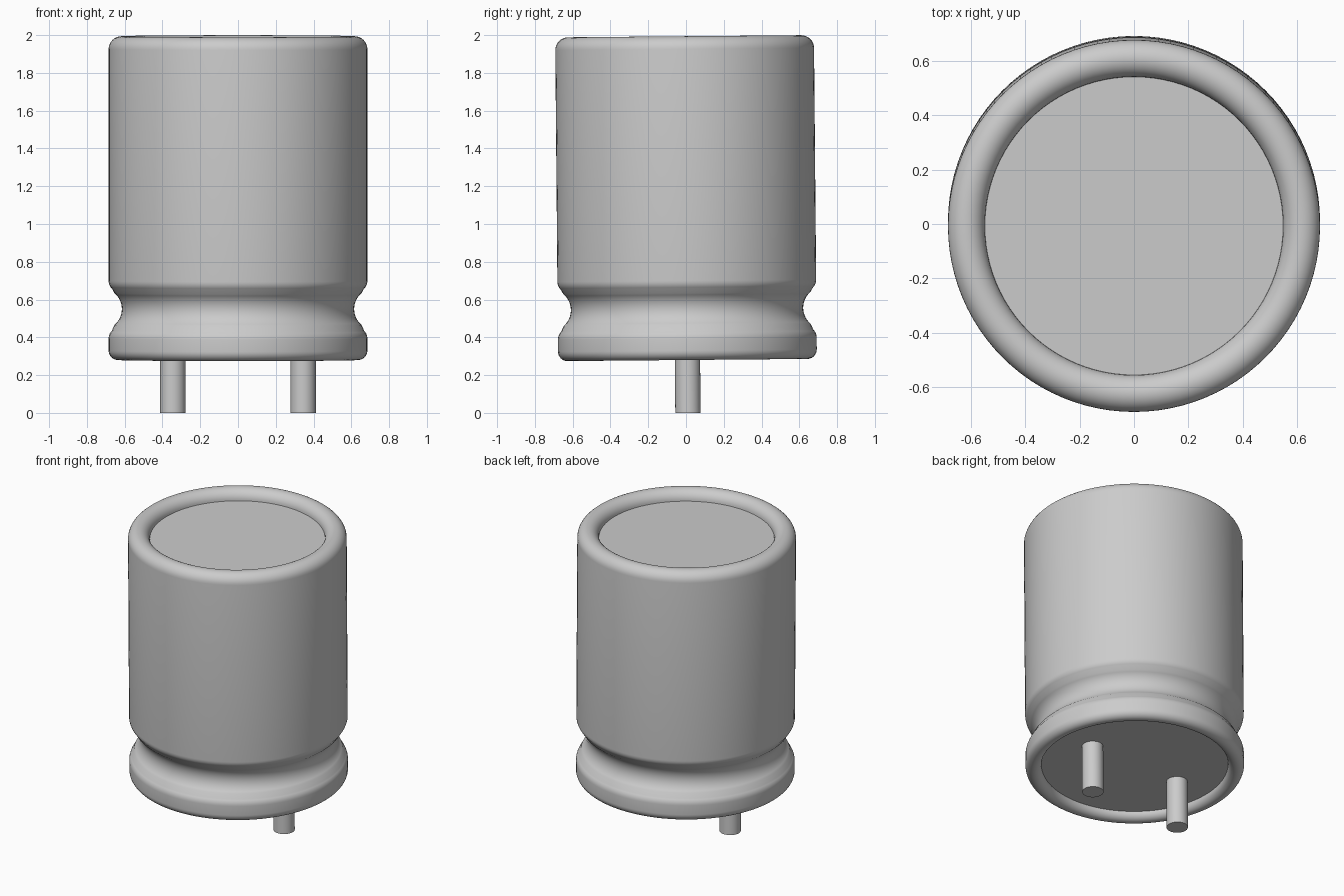
import bpy, bmesh, math
from mathutils import Matrix

if "Cube" in bpy.data.objects:
    bpy.data.objects.remove(bpy.data.objects["Cube"])

TILT = 0.009          # the whole part leans very slightly towards the front
PIVOT = 1.15
LEAN = (Matrix.Translation((0, 0, PIVOT)) @ Matrix.Rotation(TILT, 4, 'X')
        @ Matrix.Translation((0, 0, -PIVOT)))


def arc(r, z, rad, a0, a1, n):
    """Points of an arc in the (radius, height) plane."""
    out = []
    for i in range(n + 1):
        a = math.radians(a0 + (a1 - a0) * i / n)
        out.append((r + rad * math.cos(a), z + rad * math.sin(a)))
    return out


def lathe(name, profile, x=0.0, segs=96):
    """Spin a profile about a vertical axis; ends at radius 0 are closed."""
    bm = bmesh.new()
    vs = [bm.verts.new((r, 0, z)) for r, z in profile]
    es = [bm.edges.new(p) for p in zip(vs, vs[1:])]
    bmesh.ops.spin(bm, geom=vs + es, cent=(0, 0, 0), axis=(0, 0, 1),
                   angle=math.tau, steps=segs, use_duplicate=False)
    bmesh.ops.remove_doubles(bm, verts=bm.verts, dist=1e-5)
    bmesh.ops.recalc_face_normals(bm, faces=bm.faces)
    bm.transform(LEAN @ Matrix.Translation((x, 0, 0)))
    me = bpy.data.meshes.new(name)
    bm.to_mesh(me)
    bm.free()
    ob = bpy.data.objects.new(name, me)
    bpy.context.collection.objects.link(ob)
    bpy.context.view_layer.objects.active = ob
    bpy.ops.object.select_all(action='DESELECT')
    ob.select_set(True)
    bpy.ops.object.shade_smooth_by_angle(angle=math.radians(35))
    return ob


# Can: rolled bottom rim, crimp groove, straight wall, rolled top rim
can = [(0, 0.33)]
can += arc(0.635, 0.33, 0.05, 180, 360, 16)
can += arc(0.625, 0.393, 0.06, 0, 45, 5)
can += arc(0.725, 0.55, 0.11, 230, 130, 14)
can += arc(0.625, 0.7, 0.06, -45, 0, 5)
can += arc(0.617, 1.926, 0.068, 0, 180, 16)
can += [(0, 1.926)]
lathe("capacitor_can", can)

# Terminal pins
for side, x in (("left", -0.345), ("right", 0.345)):
    lathe(side + "_pin", [(0, 0), (0.067, 0), (0.067, 0.34), (0, 0.34)], x, 32)
